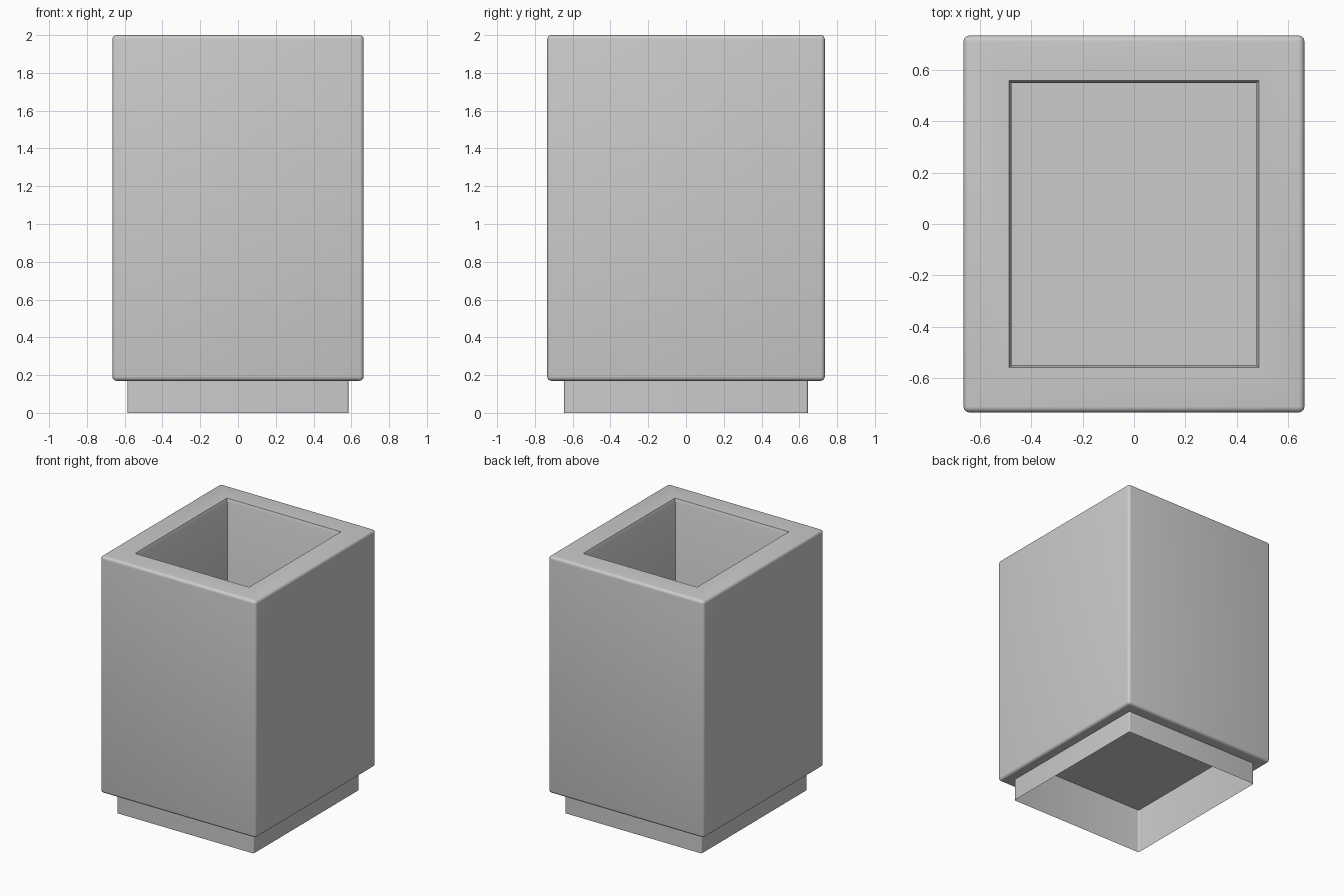
import bpy, bmesh
from math import sin, cos, pi, radians

if "Cube" in bpy.data.objects:
    bpy.data.objects.remove(bpy.data.objects["Cube"])

SEG = 4      # corner segments
R = 0.022    # rounding of the body edges


def ring(bm, hx, hy, r, z):
    """Rounded rectangle loop of vertices at height z."""
    verts = []
    for i, (sx, sy) in enumerate([(1, 1), (-1, 1), (-1, -1), (1, -1)]):
        for k in range(SEG + 1):
            a = (i + k / SEG) * pi / 2
            verts.append(bm.verts.new((sx * (hx - r) + r * cos(a),
                                       sy * (hy - r) + r * sin(a), z)))
    return verts


def loft(name, sections, cap_end=True):
    """Skin a stack of (half x, half y, corner radius, z) sections."""
    bm = bmesh.new()
    loops = [ring(bm, *s) for s in sections]
    for a, b in zip(loops, loops[1:]):
        n = len(a)
        for i in range(n):
            j = (i + 1) % n
            bm.faces.new((a[i], a[j], b[j], b[i]))
    if cap_end:
        bm.faces.new(loops[-1])
    bmesh.ops.remove_doubles(bm, verts=bm.verts, dist=0.0001)
    mesh = bpy.data.meshes.new(name)
    bm.to_mesh(mesh)
    bm.free()
    obj = bpy.data.objects.new(name, mesh)
    bpy.context.collection.objects.link(obj)
    bpy.context.view_layer.objects.active = obj
    obj.select_set(True)
    bpy.ops.object.shade_smooth_by_angle(angle=radians(35))
    obj.select_set(False)
    return obj


HX, HY = 0.665, 0.735    # outer half sizes
BX, BY = 0.585, 0.645    # plinth half sizes
BOTTOM, TOP = 0.17, 2.0

# Planter body: underside ledge, rounded outside, rim, chamfer, inner walls, floor
arc = [(R * (1 - sin(t * pi / 8)), R * (1 - cos(t * pi / 8))) for t in range(5)]
body = [(BX, BY, 0.01, BOTTOM)]
body += [(HX - d, HY - d, R - d, BOTTOM + h) for d, h in arc]
body += [(HX - d, HY - d, R - d, TOP - h) for d, h in reversed(arc)]
body += [(0.487, 0.560, 0, TOP),
         (0.477, 0.550, 0, TOP - 0.025),
         (0.477, 0.550, 0, 0.38)]
loft("planter_body", body)

# Recessed plinth: thin skirt open below, closed by a panel inside the body
loft("plinth_skirt", [(BX, BY, 0.01, 0), (BX, BY, 0.01, BOTTOM),
                      (BX, BY, 0.01, 0.35)])
